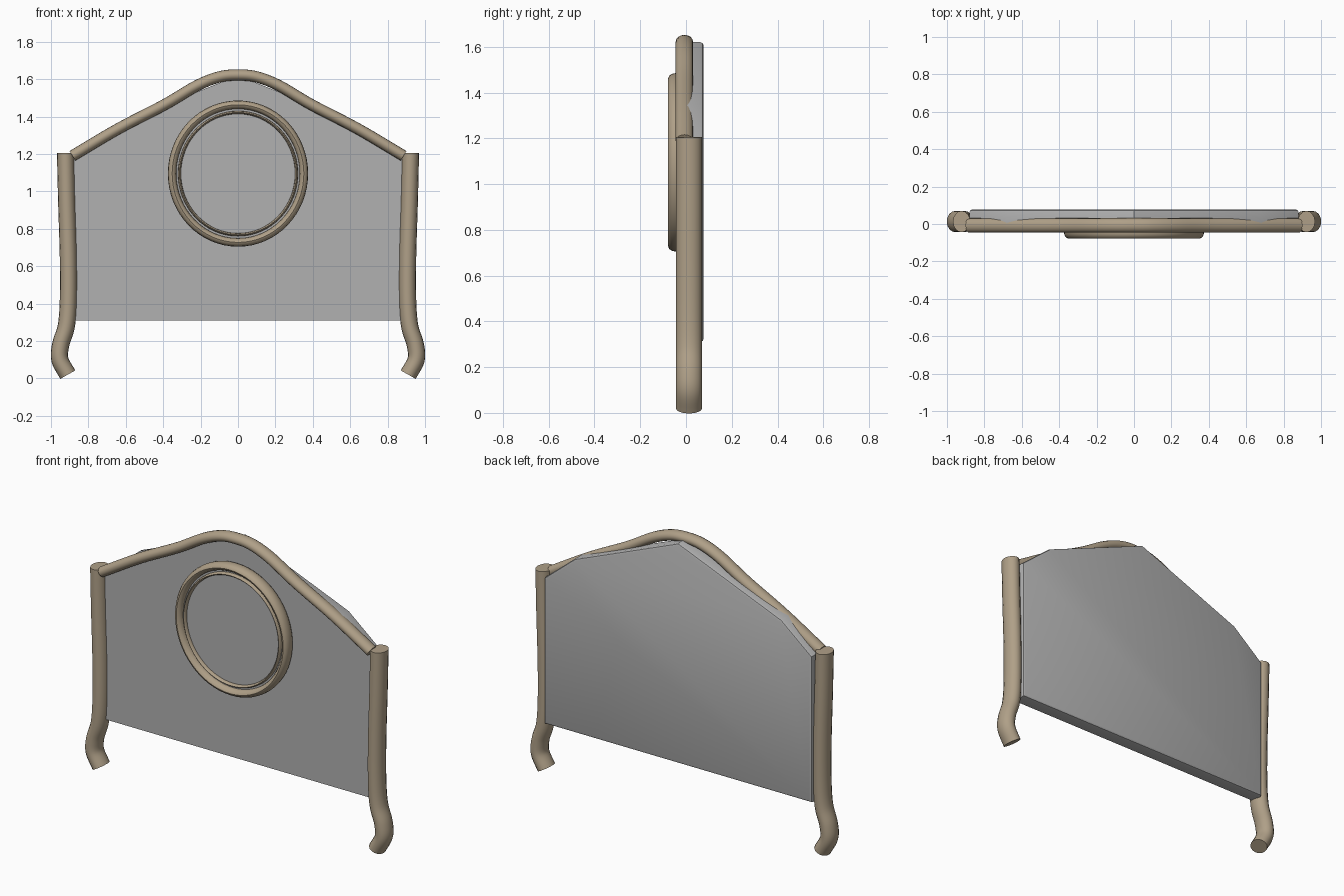
import bpy, bmesh, math
from mathutils import Vector

cube = bpy.data.objects.get("Cube")
if cube:
    bpy.data.objects.remove(cube)


def material(name, rgb):
    m = bpy.data.materials.new(name)
    m.use_nodes = True
    m.diffuse_color = (*rgb, 1)
    m.node_tree.nodes["Principled BSDF"].inputs["Base Color"].default_value = (*rgb, 1)
    return m


tan = material("tan wood", (0.43, 0.35, 0.245))
grey = material("grey panel", (0.44, 0.44, 0.44))


def finish(bm, name, mat, angle=40):
    bmesh.ops.recalc_face_normals(bm, faces=bm.faces)
    mesh = bpy.data.meshes.new(name)
    bm.to_mesh(mesh)
    bm.free()
    mesh.materials.append(mat)
    obj = bpy.data.objects.new(name, mesh)
    bpy.context.collection.objects.link(obj)
    bpy.ops.object.select_all(action='DESELECT')
    obj.select_set(True)
    bpy.context.view_layer.objects.active = obj
    bpy.ops.object.shade_smooth_by_angle(angle=math.radians(angle))
    return obj


def smooth_path(points, steps=6):
    """Catmull-Rom curve through points (x, z)."""
    p = [Vector(q) for q in points]
    p = [2 * p[0] - p[1]] + p + [2 * p[-1] - p[-2]]
    out = []
    for a, b, c, d in zip(p, p[1:], p[2:], p[3:]):
        for i in range(steps):
            t = i / steps
            out.append(0.5 * (2 * b + (c - a) * t + (2 * a - 5 * b + 4 * c - d) * t ** 2
                              + (3 * b - a - 3 * c + d) * t ** 3))
    return out + [p[-2]]


def tube(name, path, y, r_plane, r_depth, closed=False, sides=16):
    """Sweep an oval section along a path in the xz plane."""
    bm = bmesh.new()
    n = len(path)
    rings = []
    for i, p in enumerate(path):
        if closed:
            t = path[(i + 1) % n] - path[i - 1]
        else:
            t = path[min(i + 1, n - 1)] - path[max(i - 1, 0)]
        normal = Vector((-t.y, t.x)).normalized()
        ring = []
        for k in range(sides):
            a = math.tau * k / sides
            q = p + normal * r_plane * math.cos(a)
            ring.append(bm.verts.new((q.x, y + r_depth * math.sin(a), q.y)))
        rings.append(ring)
    for i in range(n if closed else n - 1):
        r, s = rings[i], rings[(i + 1) % n]
        for k in range(sides):
            j = (k + 1) % sides
            bm.faces.new((r[k], r[j], s[j], s[k]))
    if not closed:
        bm.faces.new(rings[0])
        bm.faces.new(rings[-1])
    return finish(bm, name, tan)


def prism(name, outline, y_front, y_back, bevel=0.0):
    """Extrude an xz outline in depth, with a bevelled rim."""
    bm = bmesh.new()
    face = bm.faces.new([bm.verts.new((x, y_back, z)) for x, z in outline])
    new = bmesh.ops.extrude_face_region(bm, geom=[face])["geom"]
    bmesh.ops.translate(bm, vec=(0, y_front - y_back, 0),
                        verts=[v for v in new if isinstance(v, bmesh.types.BMVert)])
    if bevel:
        rim = [e for e in bm.edges if all(abs(v.co.y - y_back) < 1e-5 for v in e.verts)]
        bmesh.ops.bevel(bm, geom=rim, offset=bevel, segments=2, profile=0.5, affect='EDGES')
    return finish(bm, name, grey, 25)


# Curved side posts
post = [(0.91, 0.02), (0.952, 0.10), (0.948, 0.18), (0.918, 0.28),
        (0.907, 0.42), (0.907, 0.65), (0.916, 0.95), (0.922, 1.205)]
for side, sign in (("left", 1), ("right", -1)):
    tube(side + "_post", smooth_path([(sign * x, z) for x, z in post]), 0.013, 0.046, 0.057)

# Arched top rail
half = [(0.885, 1.19), (0.64, 1.335), (0.39, 1.465), (0.22, 1.565), (0.10, 1.612)]
arch = [(-x, z) for x, z in half] + [(0, 1.622)] + half[::-1]
tube("top_rail", smooth_path(arch), -0.007, 0.030, 0.038)

# Pointed back panel
right = [(0.88, 0.31), (0.88, 1.18), (0.68, 1.345)]
panel = right + [(0, 1.62)] + [(-x, z) for x, z in right[::-1]]
prism("back_panel", panel, 0.0, 0.077, 0.014)


# Oval frame with inner bead and inset disc
def oval(r, count=64):
    return [Vector((r * math.cos(math.tau * i / count),
                    1.095 + 1.045 * r * math.sin(math.tau * i / count))) for i in range(count)]


tube("oval_frame", oval(0.352), -0.039, 0.023, 0.039, True, 12)
tube("oval_inner_bead", oval(0.313), -0.045, 0.008, 0.020, True, 8)
prism("oval_disc", oval(0.345), -0.045, 0.0)
